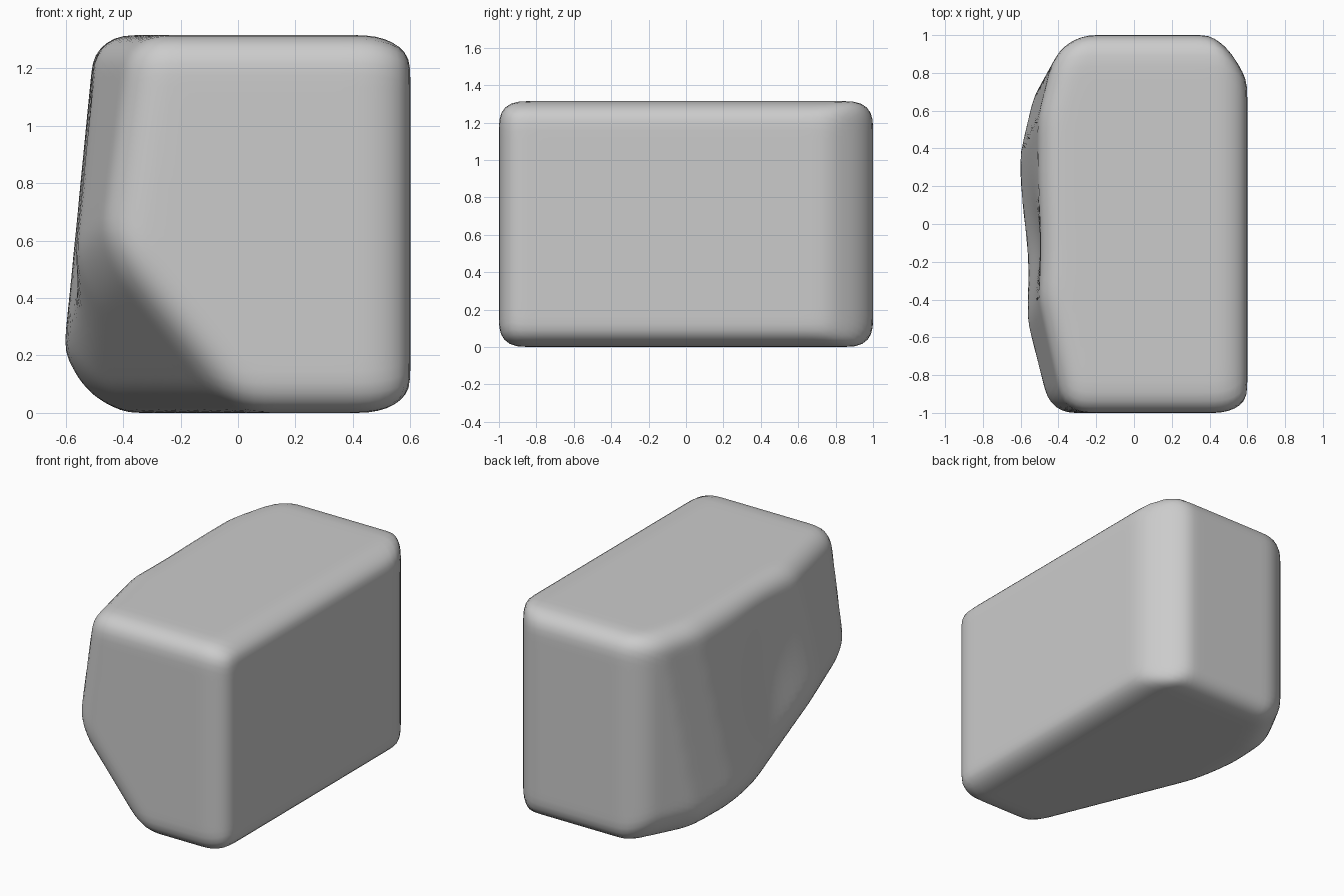
import bpy, bmesh
from math import exp, sqrt
from mathutils import Vector

if "Cube" in bpy.data.objects:
    bpy.data.objects.remove(bpy.data.objects["Cube"])

CENTER = Vector((0.02, 0, 0.65))


def plane(p, n, d, r):
    """Scaled depth past a plane: 0 where its rounding starts, 1 on the plane."""
    n = Vector(n)
    return max(0, (n.dot(p) - d) / n.length / r + 1)


def field(p):
    # left side: leaning face, tapers to the front and back, shallow dent
    dent = 0.05 * exp(-((p.y + 0.12) / 0.25) ** 2 - ((p.z - 0.75) / 0.4) ** 2)
    left = max(plane(p, (-1, 0, 0.1), 0.63 - dent, 0.12),
               plane(p, (-1, -0.226, 0.14), 0.765, 0.12),
               plane(p, (-1, 0.25, 0.05), 0.71, 0.12),
               plane(p, (-1, 0.55, 0), 0.90, 0.12))
    sides = [
        left,
        plane(p, (1, 0, 0), 0.6, 0.17),
        max(plane(p, (0, 1, 0), 1, 0.11), plane(p, (0, -1, 0), 1, 0.11)),
        plane(p, (0, 0, 1), 1.325, 0.11),
        plane(p, (0, 0, -1), -0.01, 0.11),
        # worn vertical edge at the back right
        plane(p, (1, 0.85, 0), 1.29, 0.05),
        # big sloping cut at the front left bottom corner
        plane(p, (-0.74, -0.305, -0.6), 0.29, 0.08),
        # lower left edge, cut deeper towards the back corner
        max(plane(p, (-1, 0, -1), 0.44, 0.06),
            plane(p, (-1, 0.5, -1), 0.75, 0.06)),
    ]
    return sqrt(sum(u * u for u in sides)) - 1


def project(v):
    """Slide a point along its ray from the centre onto the stone surface."""
    lo, hi = 0.0, 1.3
    for _ in range(22):
        mid = (lo + hi) / 2
        if field(CENTER + v * mid) < 0:
            lo = mid
        else:
            hi = mid
    return CENTER + v * lo


# stone block
bm = bmesh.new()
bmesh.ops.create_cube(bm, size=2)
bmesh.ops.subdivide_edges(bm, edges=bm.edges[:], cuts=31, use_grid_fill=True)
for v in bm.verts:
    v.co = project(Vector((v.co.x * 0.6, v.co.y, v.co.z * 0.66)))
low = min(v.co.z for v in bm.verts)
for v in bm.verts:
    v.co.z -= low
for _ in range(3):
    bmesh.ops.smooth_vert(bm, verts=bm.verts[:], factor=0.3,
                          use_axis_x=True, use_axis_y=True, use_axis_z=True)
bmesh.ops.recalc_face_normals(bm, faces=bm.faces[:])
for f in bm.faces:
    f.smooth = True
mesh = bpy.data.meshes.new("stone_block")
bm.to_mesh(mesh)
bm.free()
bpy.context.collection.objects.link(bpy.data.objects.new("stone_block", mesh))
